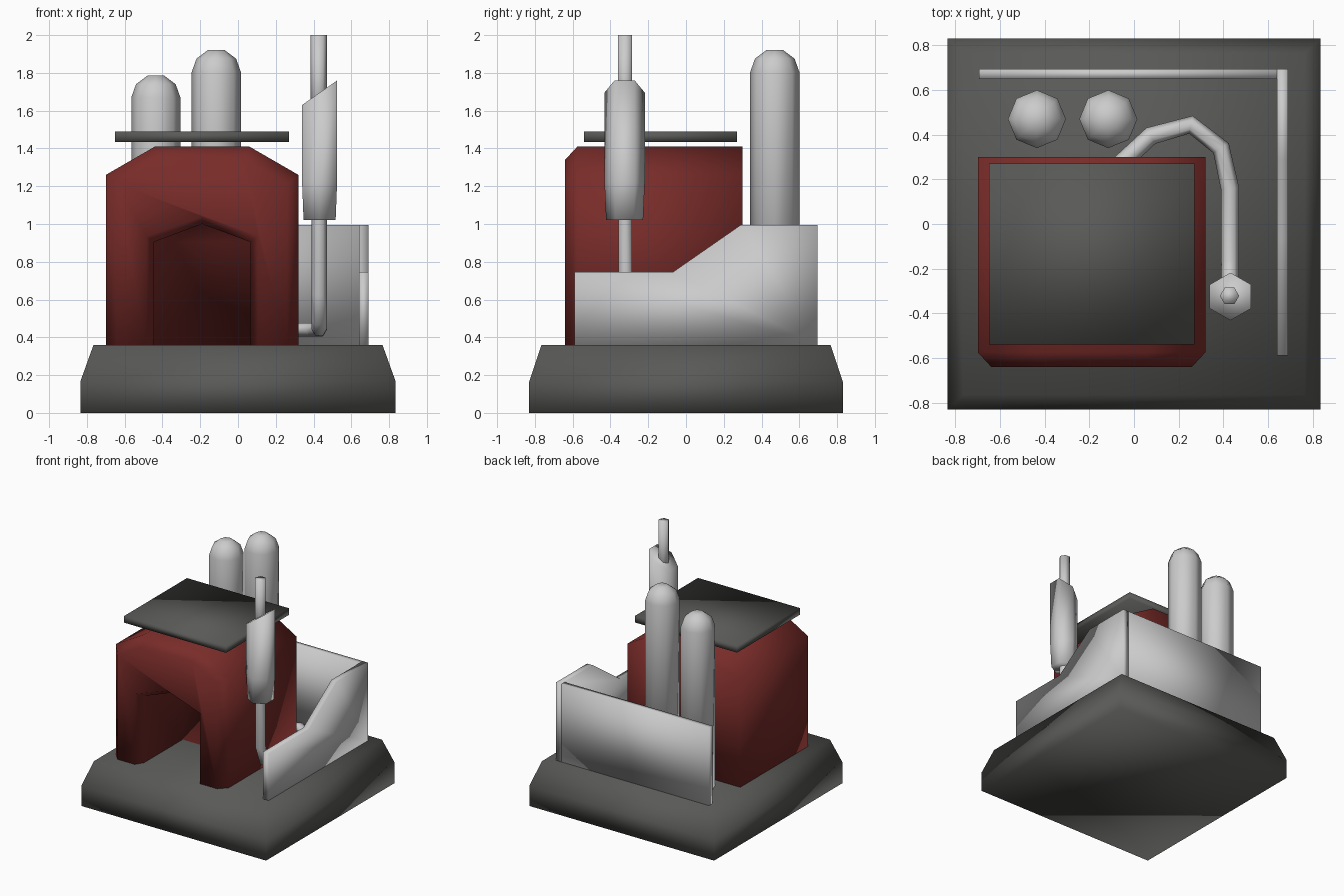
import bpy, bmesh
from math import sin, cos, pi

if "Cube" in bpy.data.objects:
    bpy.data.objects.remove(bpy.data.objects["Cube"])


def material(name, rgb):
    m = bpy.data.materials.new(name)
    m.diffuse_color = (*rgb, 1)
    m.use_nodes = True
    m.node_tree.nodes["Principled BSDF"].inputs["Base Color"].default_value = m.diffuse_color
    return m


RED = material("red_brick", (0.19, 0.025, 0.022))
DARK = material("dark_stone", (0.10, 0.10, 0.095))


def make(name, verts, faces, mat=None):
    """Smooth-shaded mesh object with consistent outward normals."""
    bm = bmesh.new()
    vs = [bm.verts.new(v) for v in verts]
    for f in faces:
        bm.faces.new([vs[i] for i in f])
    bmesh.ops.recalc_face_normals(bm, faces=bm.faces)
    for f in bm.faces:
        f.smooth = True
    me = bpy.data.meshes.new(name)
    bm.to_mesh(me)
    bm.free()
    ob = bpy.data.objects.new(name, me)
    bpy.context.collection.objects.link(ob)
    if mat:
        me.materials.append(mat)
    return ob


def strips(n, rings):
    return [(r * n + i, r * n + (i + 1) % n, (r + 1) * n + (i + 1) % n, (r + 1) * n + i)
            for r in range(rings - 1) for i in range(n)]


def loft(name, rings, mat=None):
    """Skin a stack of equal-length rings and cap both ends."""
    n, k = len(rings[0]), len(rings)
    caps = [tuple(range(n)), tuple(range((k - 1) * n, k * n))]
    return make(name, [p for r in rings for p in r], strips(n, k) + caps, mat)


def rect(x0, x1, y0, y1, z):
    return [(x0, y0, z), (x1, y0, z), (x1, y1, z), (x0, y1, z)]


def circle(cx, cy, r, z, n, turn=0):
    return [(cx + r * cos(turn + 2 * pi * i / n), cy + r * sin(turn + 2 * pi * i / n), z)
            for i in range(n)]


# Tapered base
loft("base", [rect(-a, a, -b, b, z) for a, b, z in
              ((0.835, 0.83, 0), (0.835, 0.83, 0.165), (0.765, 0.765, 0.36))], DARK)

# Furnace house: arch profile with a chamfered front and a recessed doorway
CX, Z0 = -0.19, 0.36
outer = [(-0.51, Z0), (-0.51, 1.26), (-0.25, 1.41), (0.25, 1.41), (0.51, 1.26), (0.51, Z0)]
outer_in = [(-0.45, Z0), (-0.45, 1.215), (-0.225, 1.34), (0.225, 1.34), (0.45, 1.215), (0.45, Z0)]
door = [(0.255, Z0), (0.255, 0.905), (0, 1.0), (-0.255, 0.905), (-0.255, Z0)]
door_out = [(0.295, Z0), (0.295, 0.935), (0, 1.04), (-0.295, 0.935), (-0.295, Z0)]
front = [(CX + x, -0.64, z) for x, z in outer_in + door_out]
mid = [(CX + x, -0.575, z) for x, z in outer + door]
back = [(CX + x, 0.30, z) for x, z in outer] + [(CX + x, -0.08, z) for x, z in door]
house_faces = strips(11, 3) + [tuple(range(11)), tuple(range(22, 28)),
                               tuple(range(28, 33)), (22, 27, 28, 32)]
make("furnace_house", front + mid + back, house_faces, RED)

# Roof plate
loft("roof_plate", [rect(-0.65, 0.27, -0.54, 0.27, z) for z in (1.435, 1.49)], DARK)

# Two round-topped tanks behind the house
for name, x, top in (("short_tank", -0.435, 1.785), ("tall_tank", -0.115, 1.92)):
    loft(name, [circle(x, 0.47, r, z, 8) for r, z in
                ((0.13, Z0), (0.13, top - 0.115), (0.105, top - 0.045), (0.045, top))])

# Low wall: stepped side wall and full-height back wall
side = [(-0.59, Z0), (-0.59, 0.745), (-0.07, 0.745), (0.29, 0.995), (0.695, 0.995), (0.695, Z0)]
loft("side_wall", [[(x, y, z) for y, z in side] for x in (0.64, 0.69)])
loft("back_wall", [rect(-0.695, 0.64, 0.65, 0.695, z) for z in (Z0, 0.995)])

# Exhaust pipe leaving the back of the house and turning upwards
path = [(-0.07, 0.26, 0.44), (0.075, 0.395, 0.44), (0.255, 0.445, 0.44), (0.39, 0.34, 0.44),
        (0.43, 0.16, 0.44), (0.43, -0.17, 0.445), (0.43, -0.27, 0.49), (0.43, -0.322, 0.63),
        (0.43, -0.322, 1.05)]
cu = bpy.data.curves.new("exhaust_pipe", 'CURVE')
cu.dimensions = '3D'
cu.bevel_depth = 0.041
cu.bevel_resolution = 1
cu.use_fill_caps = True
sp = cu.splines.new('POLY')
sp.points.add(len(path) - 1)
for p, co in zip(sp.points, path):
    p.co = (*co, 1)
sp.use_smooth = True
pipe = bpy.data.objects.new("exhaust_pipe", cu)
bpy.context.collection.objects.link(pipe)

# Hexagonal silencer with a slanted top, and the stack above it
SX, SY = 0.432, -0.325
low = circle(SX, SY, 0.098, 1.02, 6, pi / 2)
wide = circle(SX, SY, 0.107, 1.22, 6, pi / 2)
slant = [(x, y, 1.695 + (x - SX) * 0.70) for x, y, z in wide]
loft("silencer", [low, wide, slant])
loft("stack_top", [circle(0.428, -0.322, 0.043, z, 6) for z in (1.5, 2.0)])
